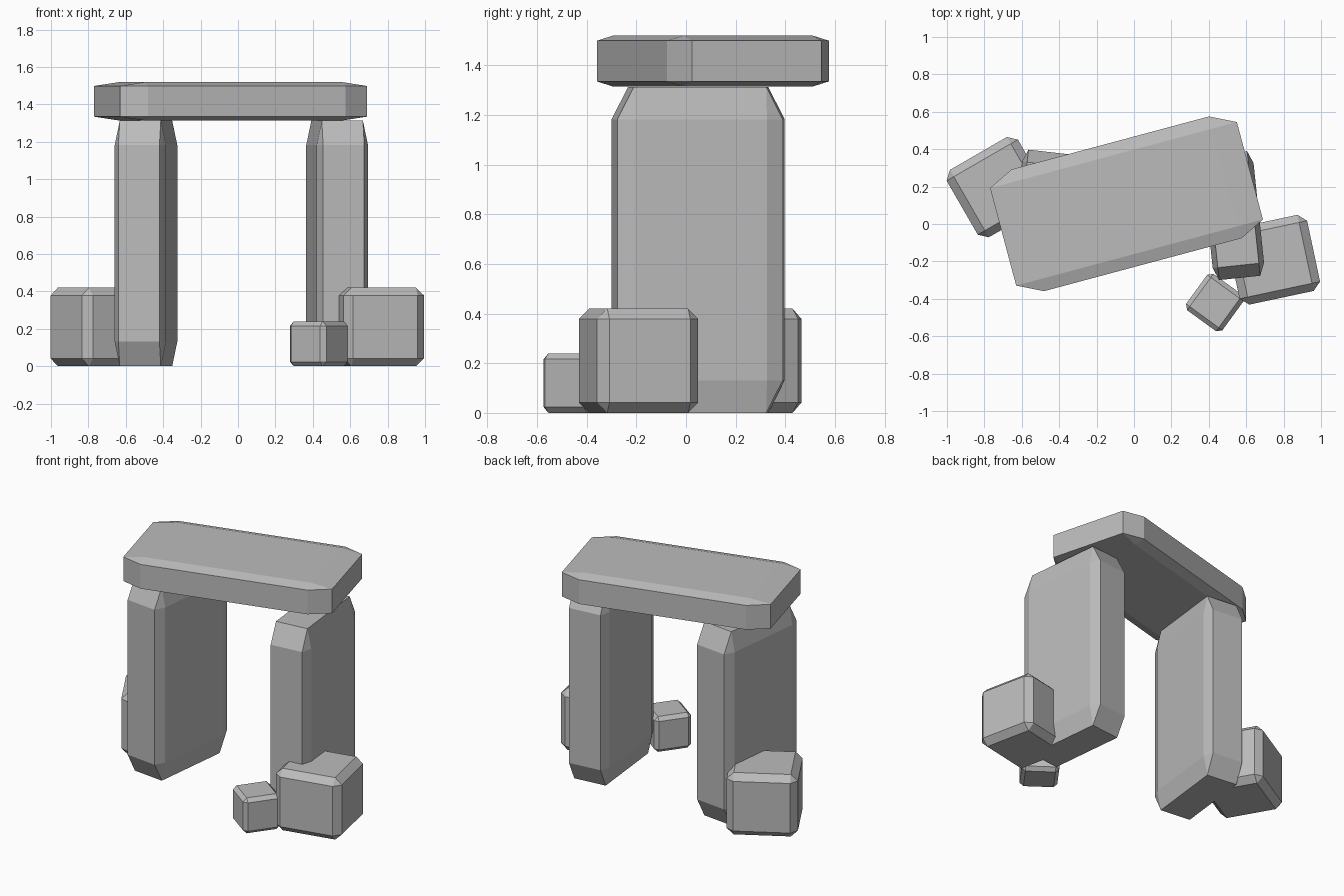
import bpy, bmesh, math
from mathutils import Matrix

cube = bpy.data.objects.get("Cube")
if cube:
    bpy.data.objects.remove(cube, do_unlink=True)

# Single stone colour
stone = bpy.data.materials.new("grey_stone")
stone.use_nodes = True
grey = (0.5, 0.5, 0.5, 1.0)
stone.diffuse_color = grey
bsdf = next(n for n in stone.node_tree.nodes if n.type == 'BSDF_PRINCIPLED')
bsdf.inputs["Base Color"].default_value = grey
bsdf.inputs["Roughness"].default_value = 0.9


def block(name, size, base, turn):
    """Chamfered block: a unit cube is bevelled, then stretched so the
    chamfers stretch with it, turned about z and set on its base point."""
    bm = bmesh.new()
    bmesh.ops.create_cube(bm, size=1)
    bmesh.ops.bevel(bm, geom=bm.edges[:], offset=0.1, offset_type='OFFSET',
                    segments=1, profile=0.5, affect='EDGES')
    bm.transform(Matrix.Diagonal((*size, 1)) @ Matrix.Translation((0, 0, 0.5)))
    bmesh.ops.recalc_face_normals(bm, faces=bm.faces[:])
    mesh = bpy.data.meshes.new(name)
    bm.to_mesh(mesh)
    bm.free()
    mesh.materials.append(stone)
    obj = bpy.data.objects.new(name, mesh)
    obj.location = base
    obj.rotation_euler.z = math.radians(turn)
    bpy.context.collection.objects.link(obj)
    return obj


# Upright slabs
pillar = (0.276, 0.67, 1.313)
block("left_pillar", pillar, (0.53, 0.045, 0), 6)
block("right_pillar", pillar, (-0.492, 0.052, 0), -6.5)

# Lintel across the top
block("lintel", (1.366, 0.674, 0.205), (-0.04, 0.108, 1.314), 15)

# Fallen stones on the ground
boulder = (0.44, 0.416, 0.42)
block("left_boulder", boulder, (0.745, -0.191, 0), 12)
block("right_boulder", boulder, (-0.728, 0.197, 0), 30)
block("small_stone", (0.24, 0.24, 0.24), (0.432, -0.42, 0), -36)
